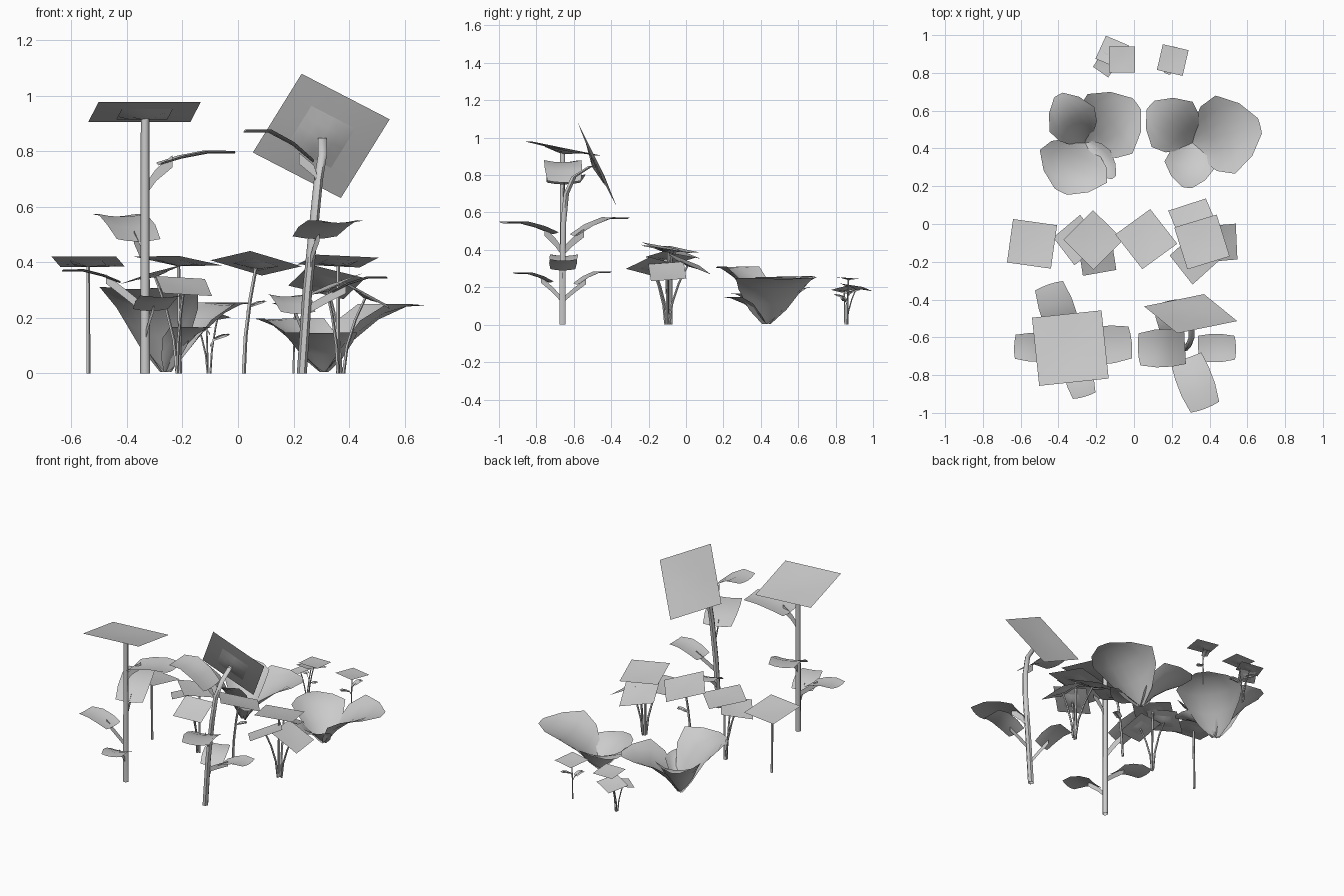
import bpy
from math import sin, cos, radians, pi
from mathutils import Vector

if "Cube" in bpy.data.objects:
    bpy.data.objects.remove(bpy.data.objects["Cube"])


def make(name, verts, faces):
    me = bpy.data.meshes.new(name)
    me.from_pydata(verts, [], faces)
    me.update()
    ob = bpy.data.objects.new(name, me)
    bpy.context.collection.objects.link(ob)
    bpy.context.view_layer.objects.active = ob
    ob.select_set(True)
    bpy.ops.object.shade_smooth_by_angle(angle=radians(60))
    ob.select_set(False)
    return ob


def grid(name, rows):
    n = len(rows[0])
    faces = [(i*n+j, i*n+j+1, (i+1)*n+j+1, (i+1)*n+j)
             for i in range(len(rows)-1) for j in range(n-1)]
    return make(name, [v for r in rows for v in r], faces)


def stem(name, pts, r, sides=6):
    # tapered tube through the points, rings kept horizontal
    verts, faces = [], []
    for k, (x, y, z) in enumerate(pts):
        rr = r * (1 - 0.15*k/(len(pts)-1))
        verts += [(x+rr*cos(2*pi*i/sides), y+rr*sin(2*pi*i/sides), z) for i in range(sides)]
    for k in range(len(pts)-1):
        for i in range(sides):
            a, b = k*sides+i, k*sides+(i+1) % sides
            faces.append((a, b, b+sides, a+sides))
    make(name, verts, faces)


def head(name, c, size, ang, gx, gy):
    # square bloom on a plane with slopes gx, gy, plus a sunken calyx square
    c = Vector(c)
    n = Vector((-gx, -gy, 1)).normalized()
    a = radians(ang)
    u = Vector((cos(a), sin(a), gx*cos(a)+gy*sin(a))).normalized()
    v = n.cross(u)
    for part, s, lift, dip in (("bloom", 1, 0, 0.03), ("calyx", 0.5, -0.022, 0.06)):
        rows = []
        for i in range(5):
            row = []
            for j in range(5):
                p, q = i/2-1, j/2-1
                d = max(0, 1-max(abs(p), abs(q)))
                row.append(c+u*q*s*size/2+v*p*s*size/2+n*size*(lift-dip*d))
            rows.append(row)
        grid(name+"_"+part, rows)


def leaf(name, base, ang, prof, bow=0.15, cols=5):
    # profile rows: distance from base, height, half width, edge lift
    a = radians(ang)
    rows = []
    for k, (d, z, w, lift) in enumerate(prof):
        t = k/(len(prof)-1)
        row = []
        for j in range(cols):
            s = 2*j/(cols-1)-1
            dd = d-bow*w*s*s*t
            row.append((base[0]+dd*cos(a)-s*w*sin(a), base[1]+dd*sin(a)+s*w*cos(a),
                        base[2]+z+lift*s*s))
        rows.append(row)
    grid(name, rows)


def stem_leaf(name, p, ang, d0, d1, za, zb, hw):
    # arched, nearly rectangular blade with a flat upright stalk
    prof = []
    for t, w in ((0, .9), (.3, 1), (.65, 1), (1, .85)):
        prof.append((d0+(d1-d0)*t, za+(zb-za)*sin(t*1.9)-p[2], hw*w, .11*hw*w))
    leaf(name, p, ang, prof, bow=0.1)
    a = radians(ang)
    h = (d1-d0)*0.08
    pts = ((0, p[2]), (d0*0.8, (p[2]+za)/2+.01), (d0+.05, za+.015))
    grid(name+"_stalk", [[(p[0]+d*cos(a), p[1]+d*sin(a), z+e) for e in (-h, h)]
                         for d, z in pts])


# two tall flowers
stem("tall_stem_left", [(-.335, -.66, 0), (-.335, -.66, .45), (-.335, -.66, .92)], .018)
head("tall_left", (-.337, -.657, .942), .37, 6, .02, -.2)
stem("tall_stem_right", [(.23, -.66, 0), (.25, -.66, .3), (.275, -.655, .55), (.29, -.64, .7),
                         (.305, -.6, .79), (.303, -.51, .848)], .018)
head("tall_right", (.30, -.475, .856), .363, 11.5, -.09, -2.1)
for args in (("left_plant_leaf_right", (-.335, -.66, .66), 6, .05, .325, .75, .795, .1),
             ("left_plant_leaf_back", (-.335, -.66, .39), 109, .07, .36, .475, .57, .092),
             ("left_plant_leaf_side", (-.335, -.66, .23), 178, .09, .3, .325, .37, .075),
             ("left_plant_leaf_front", (-.335, -.66, .13), -74, .07, .265, .225, .275, .073),
             ("right_plant_leaf_left", (.29, -.65, .68), 183, .02, .27, .76, .875, .1),
             ("right_plant_leaf_front", (.255, -.655, .38), -69, .06, .345, .485, .545, .095),
             ("right_plant_leaf_side", (.25, -.66, .23), 1, .09, .29, .29, .345, .074),
             ("right_plant_leaf_back", (.24, -.66, .13), 107, .08, .26, .215, .28, .072)):
    stem_leaf(*args)

# two rosettes of broad cupped leaves: angle, reach, height, half width
SHAPE = ((0, 0, .12, 0), (.08, .13, .5, .18), (.25, .43, .86, .34), (.5, .76, 1.04, .26),
         (.8, .98, .7, .04), (1, 1, .2, 0))
for side, base, leaves in (
        ("left", (-.26, .43, 0), ((-116, .29, .3, .19), (37, .345, .245, .19),
                                  (119, .29, .25, .13), (-50, .24, .16, .075))),
        ("right", (.31, .43, 0), ((14, .37, .24, .205), (138, .3, .19, .155),
                                  (-97, .24, .14, .13)))):
    for i, (ang, reach, h, w) in enumerate(leaves):
        leaf(f"rosette_{side}_leaf_{i}", base, ang,
             [(d*reach, z*h+.005, k*w, e*h) for d, z, k, e in SHAPE], bow=.05, cols=7)

# medium and small flowers: root, bloom centre, size, angle, slopes
flowers = (
    ((-.54, -.1), (-.54, -.105, .403), .235, -8, -.02, -.16),
    ((-.21, -.09), (-.215, -.085, .405), .225, 45, -.1, -.12),
    ((-.22, -.09), (-.3, -.085, .36), .19, 40, .3, -.05),
    ((-.22, -.1), (-.195, -.175, .315), .18, 10, -.12, .35),
    ((.02, -.08), (.065, -.08, .397), .235, 36, -.106, -.265),
    ((.36, -.1), (.36, -.095, .405), .235, 17, 0, -.16),
    ((.37, -.09), (.32, .01, .33), .215, 18, -.1, -.45),
    ((.38, -.1), (.46, -.1, .285), .19, 5, -.55, .05),
    ((.36, -.11), (.32, -.18, .31), .2, 42, .4, .05),
    ((-.1, .86), (-.063, .87, .25), .138, 0, 0, -.08),
    ((-.11, .86), (-.115, .91, .2), .135, -23, .1, -.2),
    ((-.11, .85), (-.15, .845, .19), .1, -35, .25, .1),
    ((.2, .865), (.205, .868, .25), .14, -13, 0, -.08))
for i, (root, c, size, ang, gx, gy) in enumerate(flowers):
    n = size*.05
    end = Vector((c[0], c[1], c[2]-n))
    start = Vector((*root, 0))
    pts = [start + Vector(((end.x-start.x)*t**1.8, (end.y-start.y)*t**1.8, end.z*t))
           for t in (0, .35, .7, 1)]
    stem(f"flower_stem_{i}", pts, .034*size if size > .15 else .004, 5)
    head(f"flower_{i}", c, size, ang, gx, gy)

# little leaves on the small stems
for i, (p, ang) in enumerate((((-.1, .86, .1), -20), ((-.1, .86, .14), 160),
                              ((.2, .865, .15), 70), ((.2, .865, .12), 250),
                              ((.03, -.08, .22), 20))):
    stem_leaf(f"small_leaf_{i}", p, ang, .02, .075, p[2]+.025, p[2]+.04, .02)
